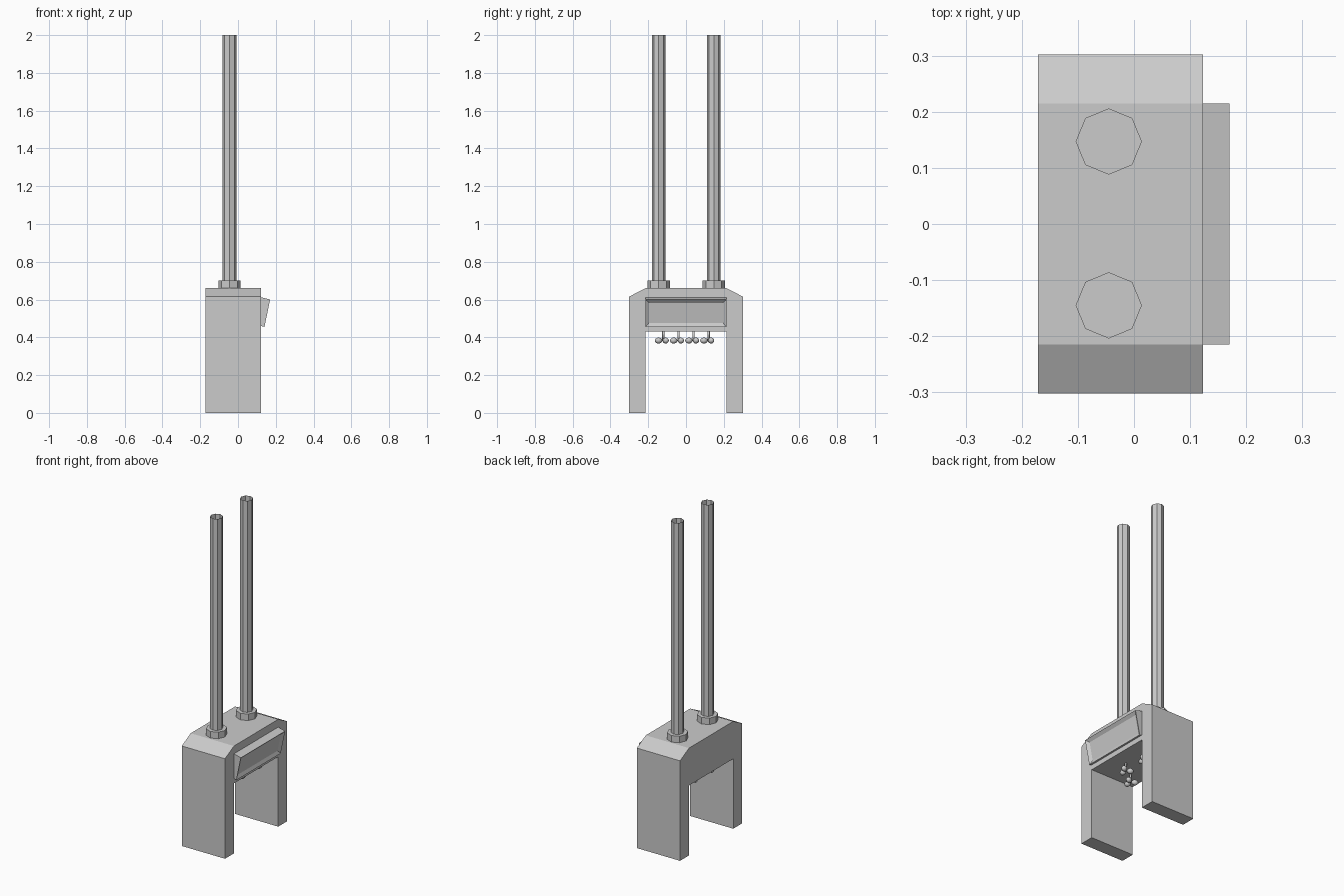
import bpy, bmesh, math
from mathutils import Vector, Matrix

if "Cube" in bpy.data.objects:
    bpy.data.objects.remove(bpy.data.objects["Cube"])


def finish(name, bm, smooth=False):
    bmesh.ops.recalc_face_normals(bm, faces=bm.faces[:])
    me = bpy.data.meshes.new(name)
    bm.to_mesh(me)
    bm.free()
    for p in me.polygons:
        p.use_smooth = smooth
    ob = bpy.data.objects.new(name, me)
    bpy.context.collection.objects.link(ob)
    return ob


def prism(bm, pts, direction):
    """Extrude a closed outline along a vector."""
    face = bm.faces.new([bm.verts.new(p) for p in pts])
    ext = bmesh.ops.extrude_face_region(bm, geom=[face])
    verts = [v for v in ext["geom"] if isinstance(v, bmesh.types.BMVert)]
    bmesh.ops.translate(bm, verts=verts, vec=direction)


def ring_tube(bm, centre, profile, n=8, close=False):
    """Revolve (radius, height) pairs about a vertical axis."""
    rings = [[bm.verts.new((centre[0] + r * math.cos(2 * math.pi * i / n),
                            centre[1] + r * math.sin(2 * math.pi * i / n), z))
              for i in range(n)] for r, z in profile]
    for a, b in zip(rings, rings[1:]):
        for i in range(n):
            bm.faces.new((a[i], a[(i + 1) % n], b[(i + 1) % n], b[i]))
    if close:
        bm.faces.new(rings[0])
        bm.faces.new(rings[-1])


# Arch-shaped housing
half = [(0.302, 0), (0.302, 0.615), (0.215, 0.66)]
inner = [(-0.215, 0), (-0.215, 0.43), (0.215, 0.43), (0.215, 0)]
outline = half + [(-y, z) for y, z in reversed(half)] + inner
bm = bmesh.new()
prism(bm, [(-0.171, y, z) for y, z in outline], (0.294, 0, 0))
finish("arch_housing", bm)

# Tilted display box with a recessed screen
bm = bmesh.new()
side = [(0.123, 0.612), (0.17, 0.6), (0.14, 0.455), (0.123, 0.46)]
prism(bm, [(x, -0.215, z) for x, z in side], (0, 0.43, 0))
bmesh.ops.recalc_face_normals(bm, faces=bm.faces[:])
front = max(bm.faces, key=lambda f: f.calc_center_median().x)
bmesh.ops.inset_region(bm, faces=[front], thickness=0.028)
bmesh.ops.translate(bm, verts=front.verts[:], vec=-front.normal * 0.012)
finish("display_box", bm)

# Two octagonal pipes, each seated in a collar
for side_name, y in (("left", -0.145), ("right", 0.147)):
    bm = bmesh.new()
    ring_tube(bm, (-0.045, y), [(0.059, 0.65), (0.059, 0.7)], close=True)
    finish(side_name + "_collar", bm)
    bm = bmesh.new()
    ring_tube(bm, (-0.045, y), [(0.036, 0.69), (0.036, 2.0)])
    finish(side_name + "_pipe", bm)

# Hanging nozzles: a thin stem with three round lobes
for k in range(4):
    y = -0.12 + 0.08 * k
    x = -0.025 + (0.05 if k % 2 else -0.05)
    bm = bmesh.new()
    ring_tube(bm, (x, y), [(0.006, 0.38), (0.006, 0.432)], close=True)
    for j in range(3):
        a = -math.pi / 2 + j * 2 * math.pi / 3
        d = Vector((math.cos(a), math.sin(a), 0))
        m = (Matrix.Translation(Vector((x, y, 0.383)) + d * 0.025)
             @ Matrix.Rotation(a, 4, 'Z') @ Matrix.Diagonal((1.25, 1, 1, 1)))
        bmesh.ops.create_uvsphere(bm, u_segments=8, v_segments=6,
                                  radius=0.016, matrix=m)
    finish("nozzle_%d" % (k + 1), bm, smooth=True)
